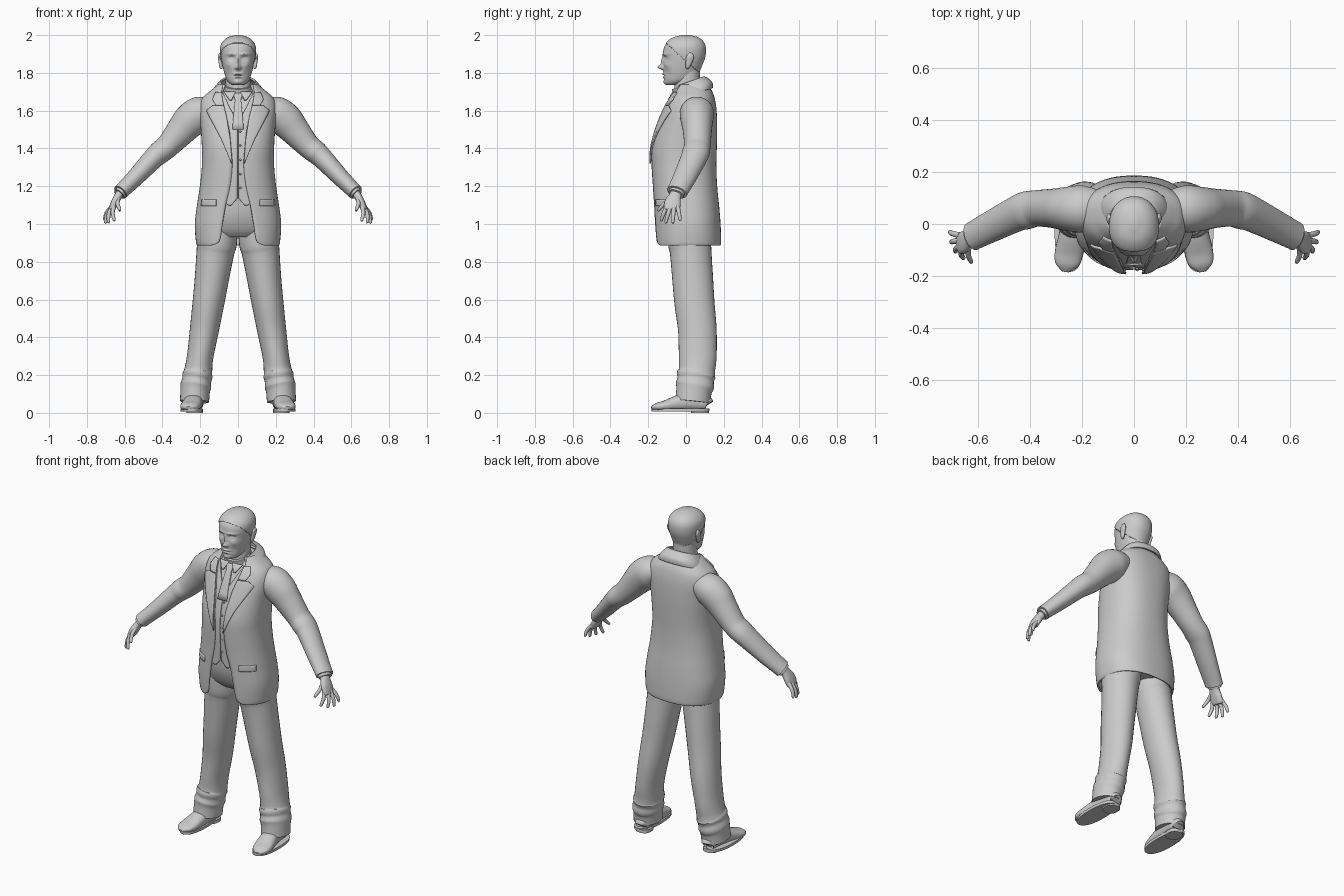
import bpy, bmesh
from math import sin, cos, asin, pi, exp, radians
from mathutils import Vector as V

POW = 2.4  # superellipse power of the torso


def smooth(rows, k=5):
    """Catmull-Rom interpolation through rows of numbers."""
    out, n = [], len(rows)
    for i in range(n - 1):
        a, b, c, d = rows[max(i - 1, 0)], rows[i], rows[i + 1], rows[min(i + 2, n - 1)]
        for j in range(k):
            t = j / k
            out.append([0.5 * (2*q + (r-p)*t + (2*p - 5*q + 4*r - s)*t*t + (3*q - p - 3*r + s)*t**3)
                        for p, q, r, s in zip(a, b, c, d)])
    return out + [list(rows[-1])]


def grid(name, rows, closed=False, mirror=False, thick=0):
    """Skin rows of points; closed rows become a capped tube."""
    bm = bmesh.new()
    vs = [[bm.verts.new(p) for p in r] for r in rows]
    n = len(vs[0])
    for r0, r1 in zip(vs, vs[1:]):
        for j in range(n if closed else n - 1):
            k = (j + 1) % n
            bm.faces.new((r0[j], r0[k], r1[k], r1[j]))
    if closed:
        bm.faces.new(vs[0])
        bm.faces.new(vs[-1])
    bmesh.ops.recalc_face_normals(bm, faces=bm.faces)
    me = bpy.data.meshes.new(name)
    bm.to_mesh(me)
    bm.free()
    ob = bpy.data.objects.new(name, me)
    bpy.context.collection.objects.link(ob)
    bpy.ops.object.select_all(action='DESELECT')
    bpy.context.view_layer.objects.active = ob
    ob.select_set(True)
    bpy.ops.object.shade_smooth_by_angle(angle=radians(45))
    if thick:
        m = ob.modifiers.new("thickness", 'SOLIDIFY')
        m.thickness, m.offset = thick, 0
    if mirror:
        ob.modifiers.new("mirror", 'MIRROR')
    return ob


def spow(v, p):
    return (1 if v >= 0 else -1) * abs(v) ** p


def tube(name, rows, seg=24, ref=(0, 1, 0), p=2, k=5, mirror=True):
    """Tube through (x, y, z, radius along ref, cross radius)."""
    rows = smooth(rows, k)
    pts = [V(r[:3]) for r in rows]
    rings = []
    for i, r in enumerate(rows):
        t = (pts[min(i + 1, len(pts) - 1)] - pts[max(i - 1, 0)]).normalized()
        u = V(ref)
        u = (u - u.dot(t) * t).normalized()
        w = t.cross(u)
        rings.append([pts[i] + u * r[3] * spow(cos(a), 2 / p) + w * r[4] * spow(sin(a), 2 / p)
                      for a in (2 * pi * j / seg for j in range(seg))])
    return grid(name, rings, True, mirror)


def ring(z, w, yf, yb, gap=None, tilt=0, seg=64, p=POW):
    """Horizontal body section, open in front when a gap is given."""
    yc, ry = (yf + yb) / 2, (yb - yf) / 2
    if gap is None:
        angles = [2 * pi * j / seg for j in range(seg)]
    else:
        t0 = asin((gap / w) ** (p / 2))
        angles = [t0 + (2 * pi - 2 * t0) * j / seg for j in range(seg + 1)]
    out = []
    for a in angles:
        y = yc - ry * spow(cos(a), 2 / p)
        out.append((w * spow(sin(a), 2 / p), y, z + tilt * y))
    return out


# torso: height, half width, front y, back y, half gap of the jacket front
TORSO = smooth([
    (.888, .212, -.158, .178, .135), (.91, .218, -.161, .181, .098), (1.0, .224, -.165, .178, .082),
    (1.1, .212, -.168, .170, .065), (1.2, .197, -.172, .160, .042), (1.31, .186, -.178, .156, .03),
    (1.4, .186, -.177, .158, .036), (1.5, .192, -.153, .160, .046), (1.6, .2, -.115, .157, .068),
    (1.66, .187, -.085, .148, .082), (1.70, .145, -.062, .134, .086), (1.735, .1, -.05, .11, .08)])


def chest(x, z, off):
    """Point on the torso front at x, z, pushed out by off."""
    for a, b in zip(TORSO, TORSO[1:]):
        if z <= b[0]:
            break
    t = max(0, min(1, (z - a[0]) / (b[0] - a[0])))
    w, yf, yb = (a[i] + (b[i] - a[i]) * t for i in (1, 2, 3))
    c = max(0, 1 - (abs(x) / w) ** POW) ** (1 / POW)
    return (x, (yf + yb) / 2 - (yb - yf) / 2 * c - off, z)


def patch(name, rows, off, thick=.008, mirror=True):
    """Cloth piece on the chest from rows of (z, inner x, outer x)."""
    pts = []
    for (z0, a0, b0), (z1, a1, b1) in zip(rows, rows[1:]):
        for t in (0, .25, .5, .75, 1):
            a, b, z = a0 + (a1 - a0) * t, b0 + (b1 - b0) * t, z0 + (z1 - z0) * t
            if t < 1 or z1 == rows[-1][0]:
                pts.append([chest(a + (b - a) * j / 8, z, off) for j in range(9)])
    return grid(name, pts, False, mirror, thick)


# jacket body, collar and lapels
grid("jacket_body", [ring(*r) for r in TORSO], thick=.01)
grid("jacket_collar", [ring(*r, .35) for r in smooth([
    (1.672, .135, -.075, .137, .095), (1.70, .122, -.066, .135, .084),
    (1.73, .1, -.058, .112, .074), (1.745, .088, -.05, .092, .066)])], thick=.01)
patch("lapel", [(1.32, .03, .034), (1.45, .041, .088), (1.57, .06, .152), (1.60, .068, .166),
                (1.625, .074, .135)], .011)
patch("upper_lapel", [(1.628, .075, .118), (1.66, .082, .135), (1.695, .086, .118)], .011)
patch("pocket_flap", [(1.095, .115, .192), (1.13, .115, .19)], .007)

# shirt, vest, tie
grid("shirt_torso", [ring(z, w - .014, f + .014, b - .014) for z, w, f, b, g in TORSO if z > 1.12], True)
patch("vest_front", [(1.098, .036, .048), (1.137, .002, .105), (1.54, .002, .1), (1.62, .046, .1),
                     (1.69, .078, .1)], -.006)
patch("tie", [(1.50, -.03, .03), (1.64, -.018, .018), (1.652, -.015, .015), (1.69, -.024, .024)],
      -.001, .014, False)
tube("shirt_collar", [(0, .01, 1.66, .082, .084), (0, .006, 1.70, .078, .08), (0, -.004, 1.735, .074, .074)],
     40, mirror=False)
patch("shirt_collar_wing", [(1.655, .034, .045), (1.70, .012, .075)], .006)
for i in range(5):
    x, y, z = chest(.012, 1.19 + i * .075, 0)
    bpy.ops.mesh.primitive_uv_sphere_add(segments=12, ring_count=8, radius=.006, location=(x, y + .003, z))
    bpy.context.object.name = "vest_button"

# trousers
grid("trouser_hips", [ring(*r) for r in smooth([
    (.93, .165, -.075, .135), (.97, .195, -.11, .145), (1.05, .198, -.14, .15), (1.16, .18, -.15, .14)])], True)
tube("trouser_leg", [
    (.1, .02, 1.0, .12, .1), (.112, .02, .90, .115, .106), (.12, .025, .85, .11, .1), (.14, .036, .7, .108, .09),
    (.157, .045, .58, .106, .084), (.178, .06, .44, .102, .077), (.2, .062, .3, .1, .07),
    (.21, .058, .225, .096, .074), (.214, .054, .2, .103, .08), (.218, .051, .175, .097, .077),
    (.223, .047, .145, .102, .082), (.227, .042, .115, .094, .078), (.23, .036, .06, .092, .077)], 32)

# shoes
tube("shoe", [
    (.226, .118, .045, .028, .025), (.226, .105, .052, .04, .042), (.23, .03, .06, .048, .047),
    (.238, -.04, .052, .043, .05), (.25, -.11, .038, .028, .054), (.258, -.155, .032, .02, .045),
    (.262, -.183, .026, .007, .014)], ref=(0, 0, 1), p=2.3)
tube("shoe_sole", [(.246, -.03, .008, .153, .058), (.246, -.03, .024, .154, .059)], 40, p=2.3, k=1)
tube("shoe_heel", [(.228, .075, 0, .048, .044), (.228, .075, .02, .048, .044)], 24, p=2.5, k=1)

# sleeves and hands
tube("sleeve", [
    (.13, .06, 1.61, .07, .06), (.195, .058, 1.588, .09, .09), (.25, .058, 1.55, .086, .092),
    (.30, .06, 1.495, .077, .08), (.37, .06, 1.415, .07, .064), (.415, .052, 1.378, .073, .061),
    (.45, .04, 1.345, .069, .056), (.54, -.005, 1.25, .062, .047), (.60, -.036, 1.19, .057, .042),
    (.622, -.048, 1.168, .056, .041)], 32)
tube("shirt_cuff", [(.60, -.036, 1.19, .045, .034), (.63, -.053, 1.158, .043, .031)], k=1)
tube("palm", [(.615, -.046, 1.175, .03, .023), (.634, -.058, 1.148, .032, .021), (.652, -.07, 1.115, .043, .02),
              (.668, -.074, 1.08, .041, .016), (.671, -.075, 1.072, .033, .01)], p=2.3)
for name, base, tip in (("thumb", (.635, -.085, 1.135), (.625, -.15, 1.07)),
                        ("index_finger", (.658, -.103, 1.092), (.655, -.133, 1.015)),
                        ("middle_finger", (.668, -.084, 1.088), (.687, -.108, 1.005)),
                        ("ring_finger", (.671, -.064, 1.088), (.704, -.07, 1.003)),
                        ("little_finger", (.668, -.044, 1.092), (.71, -.03, 1.018))):
    b, t = V(base), V(tip)
    mid = b.lerp(t, .5) + V((.007, 0, .003))
    end = b.lerp(t, .93)
    tube(name, [(*b, .012, .012), (*mid, .0105, .0105), (*end, .008, .008), (*t, .002, .002)], 12, k=4)

# neck and head
tube("neck", [(0, .012, 1.65, .07, .07), (0, .006, 1.73, .068, .068), (0, .012, 1.84, .064, .066)], 32, mirror=False)
HEAD = smooth([
    (1.735, .02, -.098, -.05), (1.742, .04, -.108, -.02), (1.76, .058, -.114, .03), (1.79, .07, -.117, .062),
    (1.82, .078, -.119, .074), (1.85, .084, -.12, .086), (1.88, .089, -.12, .097), (1.91, .092, -.121, .102),
    (1.94, .09, -.114, .1), (1.965, .077, -.096, .088), (1.985, .052, -.065, .063), (1.996, .015, -.02, .022)], 8)
# face relief: x, z, x spread, z spread, y push
FACE = [(0, 1.83, .012, .013, -.028), (0, 1.86, .009, .026, -.012), (.012, 1.827, .007, .007, -.008),
        (.034, 1.877, .016, .011, .014), (.034, 1.875, .01, .006, -.008), (.034, 1.899, .025, .007, -.006),
        (.05, 1.842, .018, .014, -.005), (.045, 1.80, .014, .018, .004), (0, 1.793, .022, .005, -.009),
        (0, 1.777, .019, .005, -.008), (0, 1.785, .024, .0025, .006), (0, 1.75, .022, .012, -.008)]


def face(p):
    x, y, z = p
    if y < -.02:
        y += sum(d * exp(-((abs(x) - cx) / sx) ** 2 - ((z - cz) / sz) ** 2) for cx, cz, sx, sz, d in FACE)
    return (x, y, z)


head_rows = [[face(p) for p in ring(*r, seg=112, p=2.15)] for r in HEAD]
grid("head", head_rows, True)
tube("ear", [(.083, .008, 1.823, .005, .004), (.09, .008, 1.832, .012, .009), (.094, .016, 1.86, .018, .009),
             (.097, .022, 1.885, .02, .009), (.095, .022, 1.9, .012, .006), (.092, .02, 1.905, .003, .003)], 16)

# close-cropped hair: head surface above a sloping hairline
hair = grid("hair", head_rows, True, thick=.008)
bm = bmesh.new()
bm.from_mesh(hair.data)
low = [f for f in bm.faces if f.calc_center_median().z < 1.945 - .9 * (f.calc_center_median().y + .09)]
bmesh.ops.delete(bm, geom=low, context='FACES')
bm.to_mesh(hair.data)
bm.free()
